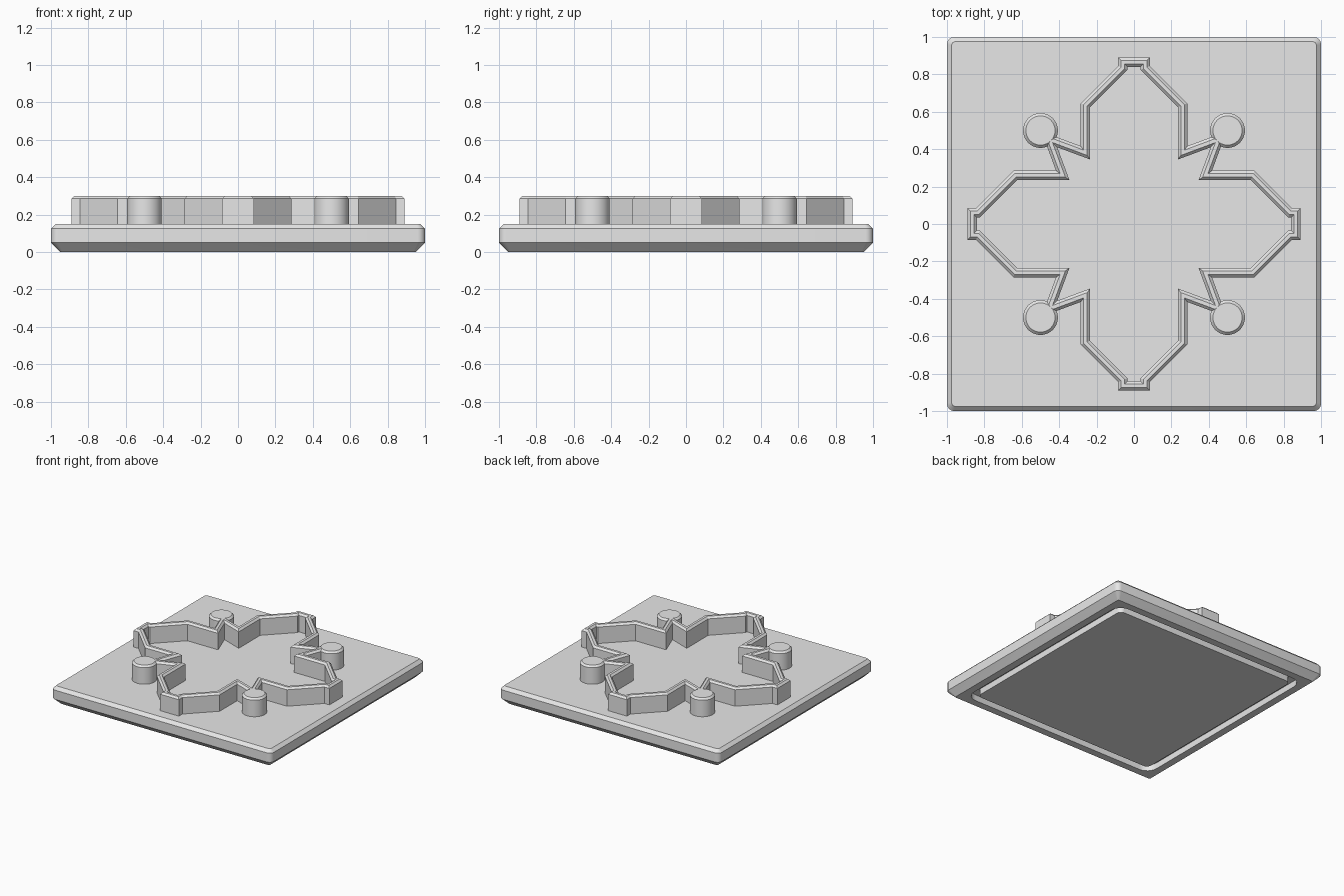
import bpy, bmesh, math
from mathutils import Vector

if "Cube" in bpy.data.objects:
    bpy.data.objects.remove(bpy.data.objects["Cube"])

grey = bpy.data.materials.new("plain grey")
grey.diffuse_color = (0.8, 0.8, 0.8, 1)
grey.use_nodes = True
grey.node_tree.nodes["Principled BSDF"].inputs["Base Color"].default_value = grey.diffuse_color


def loft(name, rings, caps):
    """Join equal-length rings of 3D points; cap both ends or close into a loop."""
    bm = bmesh.new()
    loops = [[bm.verts.new(p) for p in ring] for ring in rings]
    n = len(loops[0])
    pairs = list(zip(loops, loops[1:]))
    if caps:
        bm.faces.new(loops[0])
        bm.faces.new(loops[-1])
    else:
        pairs.append((loops[-1], loops[0]))
    for a, b in pairs:
        for i in range(n):
            j = (i + 1) % n
            bm.faces.new((a[i], a[j], b[j], b[i]))
    bmesh.ops.recalc_face_normals(bm, faces=bm.faces)
    mesh = bpy.data.meshes.new(name)
    bm.to_mesh(mesh)
    bm.free()
    mesh.materials.append(grey)
    obj = bpy.data.objects.new(name, mesh)
    bpy.context.collection.objects.link(obj)
    bpy.ops.object.select_all(action='DESELECT')
    obj.select_set(True)
    bpy.context.view_layer.objects.active = obj
    bpy.ops.object.shade_smooth_by_angle(angle=math.radians(25))
    return obj


def rounded_square(half, radius, z, steps=6):
    points = []
    for q in range(4):
        mid = math.radians(45 + 90 * q)
        cx = math.copysign(half - radius, math.cos(mid))
        cy = math.copysign(half - radius, math.sin(mid))
        for k in range(steps + 1):
            a = math.radians(90 * (q + k / steps))
            points.append((cx + radius * math.cos(a), cy + radius * math.sin(a), z))
    return points


def inset(outline, d, z):
    """Mitred inward offset of a counter-clockwise outline."""
    result = []
    for i, p in enumerate(outline):
        a = (p - outline[i - 1]).normalized()
        b = (outline[(i + 1) % len(outline)] - p).normalized()
        na, nb = Vector((-a.y, a.x)), Vector((-b.y, b.x))
        q = p + (na + nb) * d / (1 + na.dot(nb))
        result.append((q.x, q.y, z))
    return result


def circle(x, y, r, z, n=48):
    return [(x + r * math.cos(math.tau * i / n), y + r * math.sin(math.tau * i / n), z)
            for i in range(n)]


# Square tile: bevelled edges and a groove around the underside
loft("base_tile", [rounded_square(*r) for r in (
    (0.83, 0.04, 0), (0.83, 0.04, 0.05), (0.89, 0.09, 0.05), (0.89, 0.09, 0),
    (0.95, 0.012, 0), (1, 0.04, 0.05), (1, 0.04, 0.125), (0.975, 0.02, 0.15))], True)

# Cross-shaped wall: one quarter outline turned four times
quarter = [(0.89, 0.085), (0.845, 0.085), (0.645, 0.285), (0.417, 0.285), (0.495, 0.495),
           (0.285, 0.417), (0.285, 0.645), (0.085, 0.845), (0.085, 0.89)]
outline = []
for turn in range(4):
    c, s = ((1, 0), (0, 1), (-1, 0), (0, -1))[turn]
    outline += [Vector((c * x - s * y, s * x + c * y)) for x, y in quarter]
section = ((0, 0.14), (0, 0.285), (0.015, 0.30), (0.035, 0.30), (0.05, 0.285), (0.05, 0.14))
loft("cross_wall", [inset(outline, d, z) for d, z in section], False)

# Round posts at the four inner corners
for i, (x, y) in enumerate(((0.5, 0.5), (-0.5, 0.5), (-0.5, -0.5), (0.5, -0.5))):
    loft(f"corner_post_{i + 1}", [circle(x, y, r, z) for r, z in (
        (0.093, 0.14), (0.093, 0.286), (0.078, 0.301))], True)
